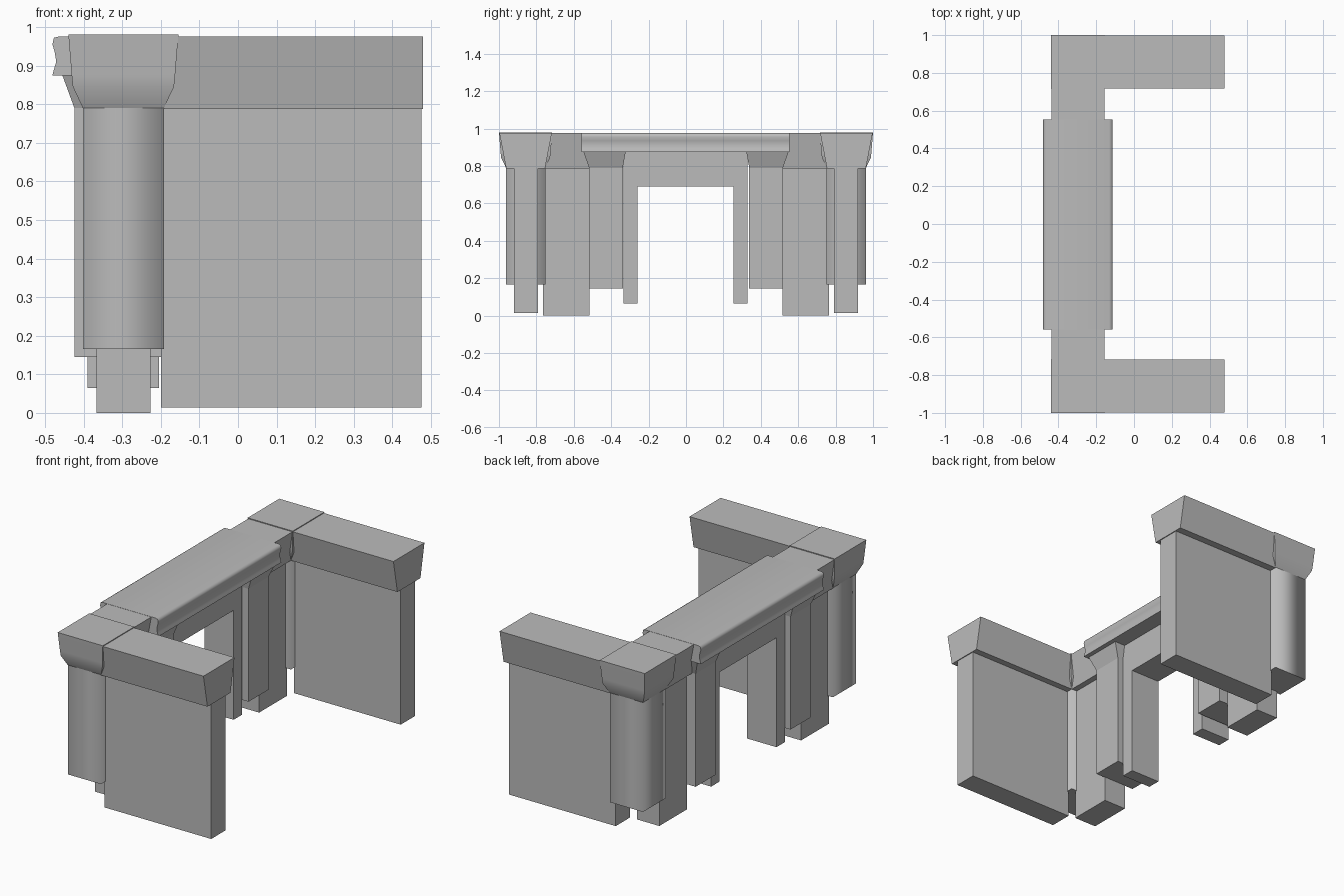
import bpy
import math

cube = bpy.data.objects.get("Cube")
if cube:
    bpy.data.objects.remove(cube, do_unlink=True)

stone = bpy.data.materials.new("grey stone")
stone.use_nodes = True
GREY = (0.5, 0.5, 0.5, 1)
stone.diffuse_color = GREY
stone.node_tree.nodes["Principled BSDF"].inputs["Base Color"].default_value = GREY

CX = -0.297    # centre line of the gate side
WY = 0.8575    # centre line of the side walls


def make(name, verts, faces):
    mesh = bpy.data.meshes.new(name)
    mesh.from_pydata(verts, [], faces)
    mesh.materials.append(stone)
    obj = bpy.data.objects.new(name, mesh)
    bpy.context.collection.objects.link(obj)
    return obj


def loft(name, rings):
    """Skin a stack of equal rings and close both ends."""
    n = len(rings[0])
    verts = [v for ring in rings for v in ring]
    faces = [tuple(reversed(range(n))), tuple(range(len(verts) - n, len(verts)))]
    for r in range(len(rings) - 1):
        for i in range(n):
            j = (i + 1) % n
            faces.append((r * n + i, r * n + j, r * n + n + j, r * n + n + i))
    return make(name, verts, faces)


def tower(name, sections):
    """Stacked rectangles, each (x0, x1, y0, y1, z)."""
    return loft(name, [[(a, c, z), (b, c, z), (b, d, z), (a, d, z)]
                       for a, b, c, d, z in sections])


def box(name, x0, x1, y0, y1, z0, z1):
    return tower(name, [(x0, x1, y0, y1, z0), (x0, x1, y0, y1, z1)])


def square_tower(name, cy, levels):
    return tower(name, [(CX - h, CX + h, cy - h, cy + h, z) for z, h in levels])


def extrude_x(name, profile, x0, x1):
    return loft(name, [[(x, y, z) for y, z in profile] for x in (x0, x1)])


def extrude_y(name, profile, y0, y1):
    # ring order reversed so the faces point outward
    return loft(name, [[(x, y, z) for x, z in reversed(profile)] for y in (y0, y1)])


def smooth(obj, angle):
    bpy.ops.object.select_all(action='DESELECT')
    obj.select_set(True)
    bpy.context.view_layer.objects.active = obj
    bpy.ops.object.shade_smooth_by_angle(angle=math.radians(angle))


def coping(c):
    """Cap profile that widens toward the top."""
    return [(c - 0.104, 0.787), (c + 0.104, 0.787), (c + 0.14, 0.975), (c - 0.14, 0.975)]


for side, s in (("front", -1), ("back", 1)):
    def span(a, b):
        return sorted((s * a, s * b))

    # long side wall with its coping
    box(side + "_wall", -0.2, 0.475, *span(0.79, 0.92), 0.014, 0.79)
    extrude_x(side + "_wall_coping", coping(s * WY), -0.2, 0.48)

    # corner column with softly shaded sides and a flared cap
    column = square_tower(side + "_corner_column", s * WY, [(0.165, 0.105), (0.8, 0.105)])
    for poly in column.data.polygons:
        poly.use_smooth = abs(poly.normal.z) < 0.5
    cap = square_tower(side + "_corner_cap", s * WY,
                       [(0.79, 0.105), (0.845, 0.131), (0.875, 0.134), (0.98, 0.1425)])
    smooth(cap, 40)

    # short wall between the corner and the gate
    box(side + "_short_wall", -0.367, -0.227, *span(0.515, 0.765), 0, 0.79)
    extrude_y(side + "_short_wall_coping", coping(CX), *span(0.5, 0.76))

    # gate pillar with a flared capital
    box(side + "_gate_pillar", CX - 0.127, CX + 0.127, *span(0.338, 0.518), 0.145, 0.79)
    tower(side + "_gate_capital",
          [(CX - 0.127, CX + 0.127, *span(0.338, 0.518), 0.79),
           (CX - 0.16, CX + 0.16, *span(0.322, 0.55), 0.88)])

# inner gate frame
arch = [(-0.335, 0.065), (-0.26, 0.065), (-0.26, 0.69), (0.253, 0.69),
        (0.253, 0.065), (0.33, 0.065), (0.33, 0.88), (-0.335, 0.88)]
extrude_x("gate_frame", arch, -0.39, -0.205)

# lintel slab with coved long edges
edge = [(0.184, 0.874), (0.18, 0.89), (0.174, 0.91), (0.178, 0.935),
        (0.184, 0.955), (0.18, 0.972), (0.165, 0.976)]
slab = [(CX + x, z) for x, z in edge] + [(CX - x, z) for x, z in reversed(edge)]
lintel = extrude_y("gate_lintel", slab, -0.558, 0.553)
smooth(lintel, 65)
